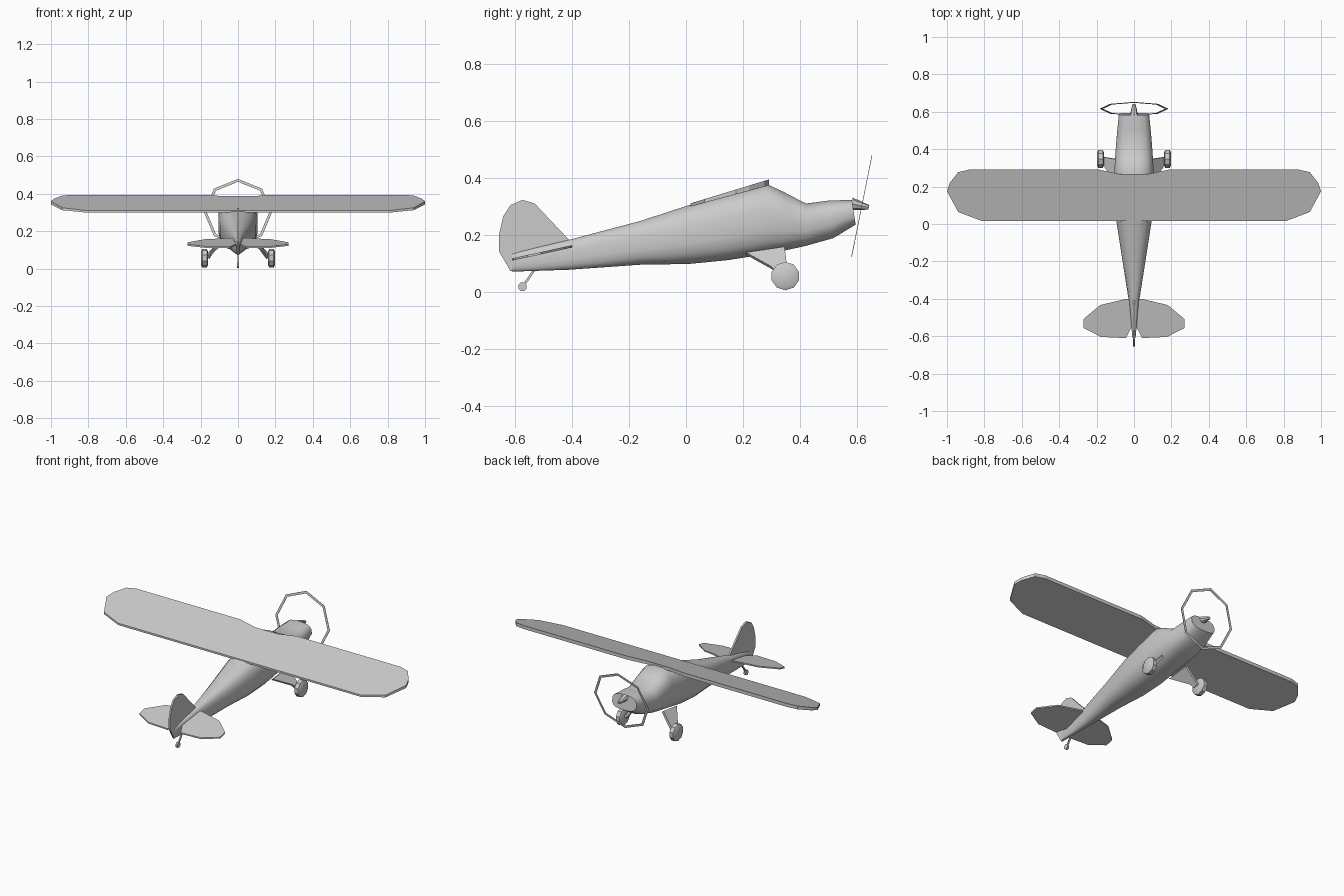
import bpy, bmesh
from math import cos, sin, pi, radians
from mathutils import Vector, Matrix

if "Cube" in bpy.data.objects:
    bpy.data.objects.remove(bpy.data.objects["Cube"])


def finish(name, bm, smooth=None, mirror=False):
    bmesh.ops.recalc_face_normals(bm, faces=bm.faces)
    me = bpy.data.meshes.new(name)
    bm.to_mesh(me)
    bm.free()
    ob = bpy.data.objects.new(name, me)
    bpy.context.collection.objects.link(ob)
    if mirror:
        ob.modifiers.new("mirror", 'MIRROR')
    if smooth:
        bpy.ops.object.select_all(action='DESELECT')
        ob.select_set(True)
        bpy.context.view_layer.objects.active = ob
        bpy.ops.object.shade_smooth_by_angle(angle=radians(smooth))
    return ob


def loft(name, rings, smooth=None, mirror=False):
    """Skin a list of point rings and cap both ends."""
    bm = bmesh.new()
    rows = [[bm.verts.new(p) for p in r] for r in rings]
    n = len(rows[0])
    for a, b in zip(rows, rows[1:]):
        for i in range(n):
            j = (i + 1) % n
            bm.faces.new((a[i], a[j], b[j], b[i]))
    bm.faces.new(rows[0])
    bm.faces.new(rows[-1])
    return finish(name, bm, smooth, mirror)


def both(half):
    """Mirror a half outline that runs from the centre line out and back."""
    return half + [(-x, y) for x, y in reversed(half) if x > 0]


def spow(v, e):
    return (1 if v >= 0 else -1) * abs(v) ** e


def section(y, w, z0, z1, shear, n=16):
    c, h = (z0 + z1) / 2, (z1 - z0) / 2
    pts = []
    for i in range(n):
        a = 2 * pi * (i + .5) / n
        x, z = w * 1.02 * spow(cos(a), .72), h * 1.03 * spow(sin(a), .72)
        pts.append((x, y - shear * z, c + z))
    return pts


def circle_x(x, y, z, r, n):
    return [(x, y + r * cos(2 * pi * (i + .5) / n), z + r * sin(2 * pi * (i + .5) / n))
            for i in range(n)]


# Fuselage: y, half width, bottom, top, forward tilt
loft("fuselage", [section(*s) for s in [
    (.588, .080, .237, .322, .15), (.51, .088, .190, .320, .1), (.42, .096, .163, .309, 0),
    (.345, .101, .147, .348, 0), (.28, .104, .135, .378, 0), (.15, .104, .114, .340, 0),
    (.01, .093, .100, .303, 0), (-.16, .067, .097, .248, 0), (-.41, .028, .079, .182, 0),
    (-.61, .008, .072, .135, 0)]], 40)

# Wing: tilted slab, thicker at the leading edge
wing = both([(0, .267), (.075, .267), (.19, .291), (.88, .291), (.94, .277), (.985, .22),
             (1, .175), (.94, .064), (.81, .015), (0, .015)])
loft("wing", [[(x, y, .309 + .305 * (y - .01)) for x, y in wing],
              [(x, y, .298 + .27 * (y - .01)) for x, y in wing]])

# Tailplane
tail = both([(0, -.40), (.04, -.40), (.18, -.433), (.27, -.508), (.27, -.556),
             (.176, -.604), (.043, -.61), (.01, -.545), (0, -.545)])
loft("tailplane", [[(x, y, .160 + .22 * (y + .40) + d) for x, y in tail]
                   for d in (-.004, .004)])

# Fin and rudder
fin = [(-.41, .183), (-.53, .31), (-.573, .323), (-.615, .305), (-.64, .267),
       (-.655, .203), (-.656, .144), (-.615, .073), (-.53, .073), (-.41, .10)]
loft("fin", [[(x, y, z) for y, z in fin] for x in (-.005, .005)])

# Spinner along the tilted thrust line
axis = Vector((0, cos(radians(11)), -sin(radians(11)))).normalized()
tilt = Matrix.Rotation(radians(-11.4), 3, 'X')
base = Vector((0, .58, .309))


def disc(origin, t, r, n=8):
    return [origin + tilt @ Vector((r * cos(2 * pi * i / n), t, r * sin(2 * pi * i / n)))
            for i in range(n)]


loft("spinner", [disc(base, 0, .022), disc(base, .025, .017), disc(base, .062, .008)], 40)

# Propeller arc: thin flat octagonal ring
hub = Vector((0, .616, .301))
bm = bmesh.new()
rows = [[bm.verts.new(p) for p in disc(hub, t, r)]
        for t, r in ((-.001, .182), (.001, .182), (.001, .167), (-.001, .167))]
for k in range(4):
    a, b = rows[k], rows[(k + 1) % 4]
    for i in range(8):
        j = (i + 1) % 8
        bm.faces.new((a[i], a[j], b[j], b[i]))
finish("propeller_ring", bm)

# Main wheels and legs
loft("main_wheel", [circle_x(.179 + dx, .348, .056, r, 10)
                    for dx, r in ((-.019, .036), (-.012, .05), (.012, .05), (.019, .036))],
     35, True)
leg = [(.08, .21, .135), (.085, .345, .155), (.158, .358, .06), (.158, .33, .055),
       (.15, .30, .085)]
loft("landing_leg", [[(x + d, y, z + d * .7) for x, y, z in leg] for d in (-.006, .006)],
     None, True)

# Tail wheel and its strut
loft("tail_wheel", [circle_x(x, -.573, .018, .016, 8) for x in (-.006, .006)])
loft("tail_strut", [[(sx * .004, y + sy * .005, z) for sx, sy in ((-1, -1), (1, -1), (1, 1), (-1, 1))]
                    for y, z in ((-.57, .022), (-.53, .08))])
